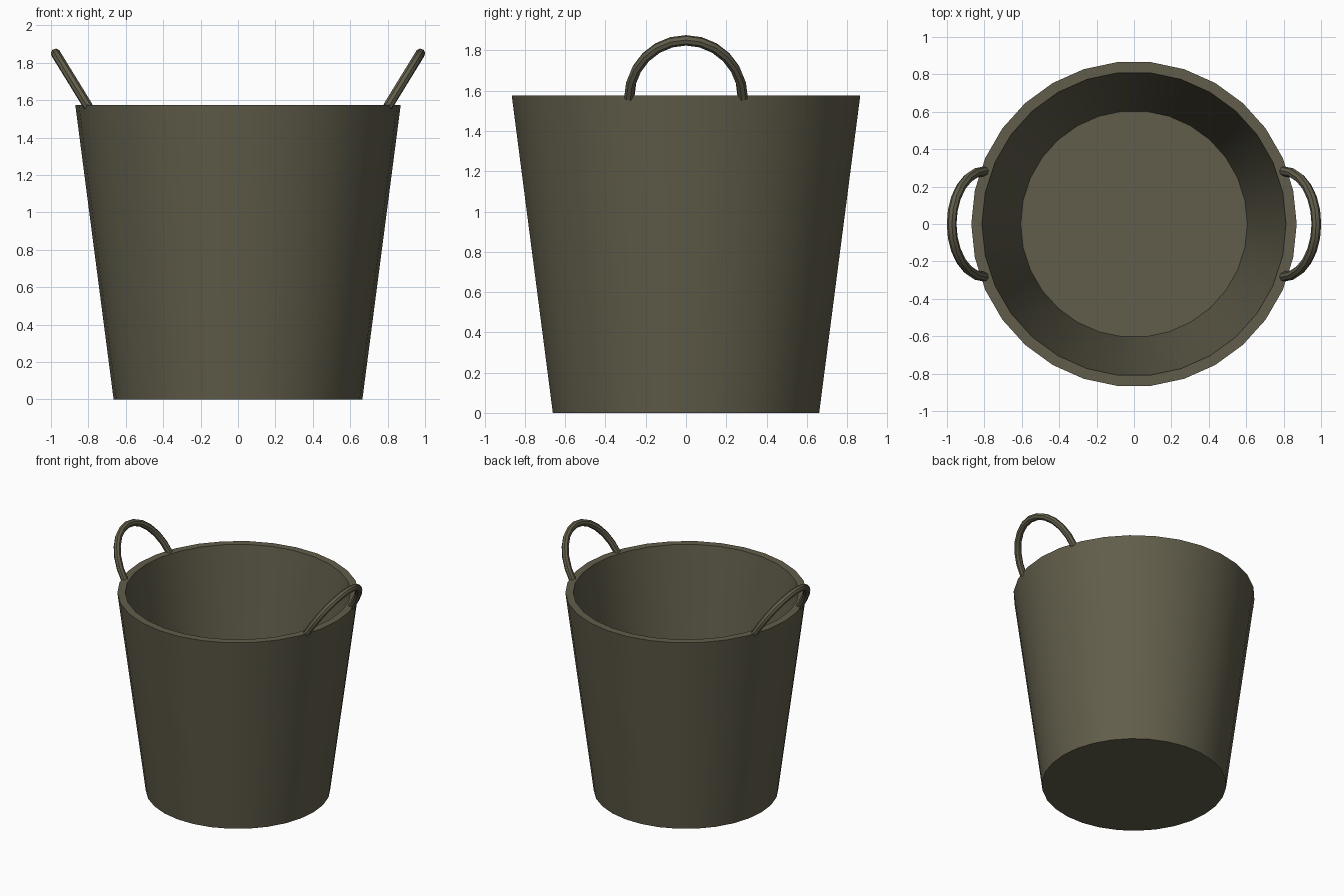
import bpy
import bmesh
from math import sin, cos, pi, radians

if "Cube" in bpy.data.objects:
    bpy.data.objects.remove(bpy.data.objects["Cube"], do_unlink=True)

olive = bpy.data.materials.new("dark_olive")
olive.use_nodes = True
colour = (0.12, 0.111, 0.07, 1)
olive.diffuse_color = colour
olive.node_tree.nodes["Principled BSDF"].inputs["Base Color"].default_value = colour

SIDES = 30
RIM_Z = 1.575


def smooth(obj):
    bpy.ops.object.select_all(action="DESELECT")
    obj.select_set(True)
    bpy.context.view_layer.objects.active = obj
    bpy.ops.object.shade_smooth_by_angle(angle=radians(35))


def lathe(name, profile):
    """Revolve (radius, z) points about z and close both ends with flat discs."""
    bm = bmesh.new()
    rings = [[bm.verts.new((r * cos(2 * pi * i / SIDES), r * sin(2 * pi * i / SIDES), z))
              for i in range(SIDES)] for r, z in profile]
    for low, high in zip(rings, rings[1:]):
        for i in range(SIDES):
            j = (i + 1) % SIDES
            bm.faces.new((low[i], low[j], high[j], high[i]))
    bm.faces.new(rings[0][::-1])
    bm.faces.new(rings[-1])
    mesh = bpy.data.meshes.new(name)
    bm.to_mesh(mesh)
    bm.free()
    mesh.materials.append(olive)
    obj = bpy.data.objects.new(name, mesh)
    bpy.context.collection.objects.link(obj)
    smooth(obj)


def handle(name, side):
    """Half-ring tube leaning outwards from the rim."""
    curve = bpy.data.curves.new(name, "CURVE")
    curve.dimensions = "3D"
    curve.bevel_depth = 0.026
    curve.bevel_resolution = 2
    curve.use_fill_caps = True
    steps = 12
    spline = curve.splines.new("POLY")
    spline.points.add(steps)
    for i, point in enumerate(spline.points):
        a = pi * i / steps
        point.co = (side * (0.8 + 0.175 * sin(a)), 0.282 * cos(a), 1.565 + 0.285 * sin(a), 1)
    curve.materials.append(olive)
    obj = bpy.data.objects.new(name, curve)
    bpy.context.collection.objects.link(obj)
    bpy.ops.object.select_all(action="DESELECT")
    obj.select_set(True)
    bpy.context.view_layer.objects.active = obj
    bpy.ops.object.convert(target="MESH")
    smooth(bpy.context.object)


# Tapered bucket: outer wall, rim, inner wall, floor
lathe("bucket", [(0.665, 0), (0.87, RIM_Z), (0.813, RIM_Z), (0.606, 0.05)])

# Pair of handles
handle("left_handle", 1)
handle("right_handle", -1)
